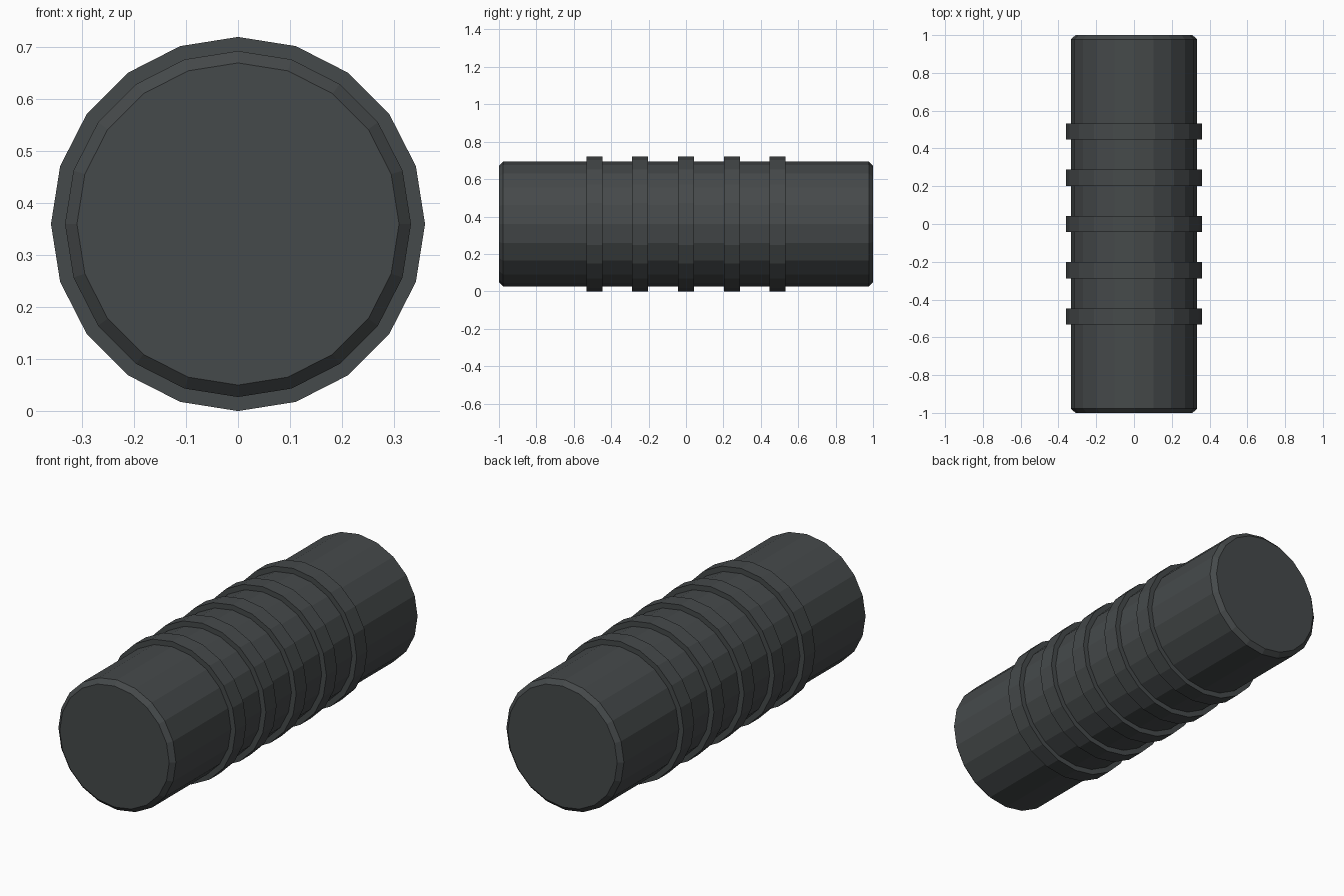
import bpy, bmesh
from math import sin, cos, pi

if "Cube" in bpy.data.objects:
    bpy.data.objects.remove(bpy.data.objects["Cube"])

SIDES = 20
AXIS_Z = 0.36

mat = bpy.data.materials.new("dark_grey")
mat.diffuse_color = (0.06, 0.067, 0.069, 1)
mat.use_nodes = True
mat.node_tree.nodes["Principled BSDF"].inputs["Base Color"].default_value = mat.diffuse_color


def lathe(name, profile, caps=False, closed=False):
    """Revolve (y, radius) points about the lengthwise axis, flat shaded."""
    bm = bmesh.new()
    loops = []
    for y, r in profile:
        loops.append([bm.verts.new((r * sin(2 * pi * i / SIDES), y,
                                    AXIS_Z + r * cos(2 * pi * i / SIDES)))
                      for i in range(SIDES)])
    pairs = list(zip(loops, loops[1:]))
    if closed:
        pairs.append((loops[-1], loops[0]))
    for a, b in pairs:
        for i in range(SIDES):
            j = (i + 1) % SIDES
            bm.faces.new((a[i], a[j], b[j], b[i]))
    if caps:
        bm.faces.new(loops[0])
        bm.faces.new(loops[-1])
    bmesh.ops.recalc_face_normals(bm, faces=bm.faces)
    mesh = bpy.data.meshes.new(name)
    bm.to_mesh(mesh)
    bm.free()
    mesh.materials.append(mat)
    obj = bpy.data.objects.new(name, mesh)
    bpy.context.collection.objects.link(obj)
    return obj


# Main cylinder with chamfered ends
lathe("body", [(-1, 0.31), (-0.978, 0.333), (0.978, 0.333), (1, 0.31)], caps=True)

# Five raised grip rings
R_IN, R_OUT, HALF = 0.325, 0.36, 0.043
for k in range(5):
    y = (k - 2) * 0.245
    lathe(f"grip_ring_{k + 1}",
          [(y - HALF, R_IN), (y - HALF, R_OUT), (y + HALF, R_OUT), (y + HALF, R_IN)],
          closed=True)
